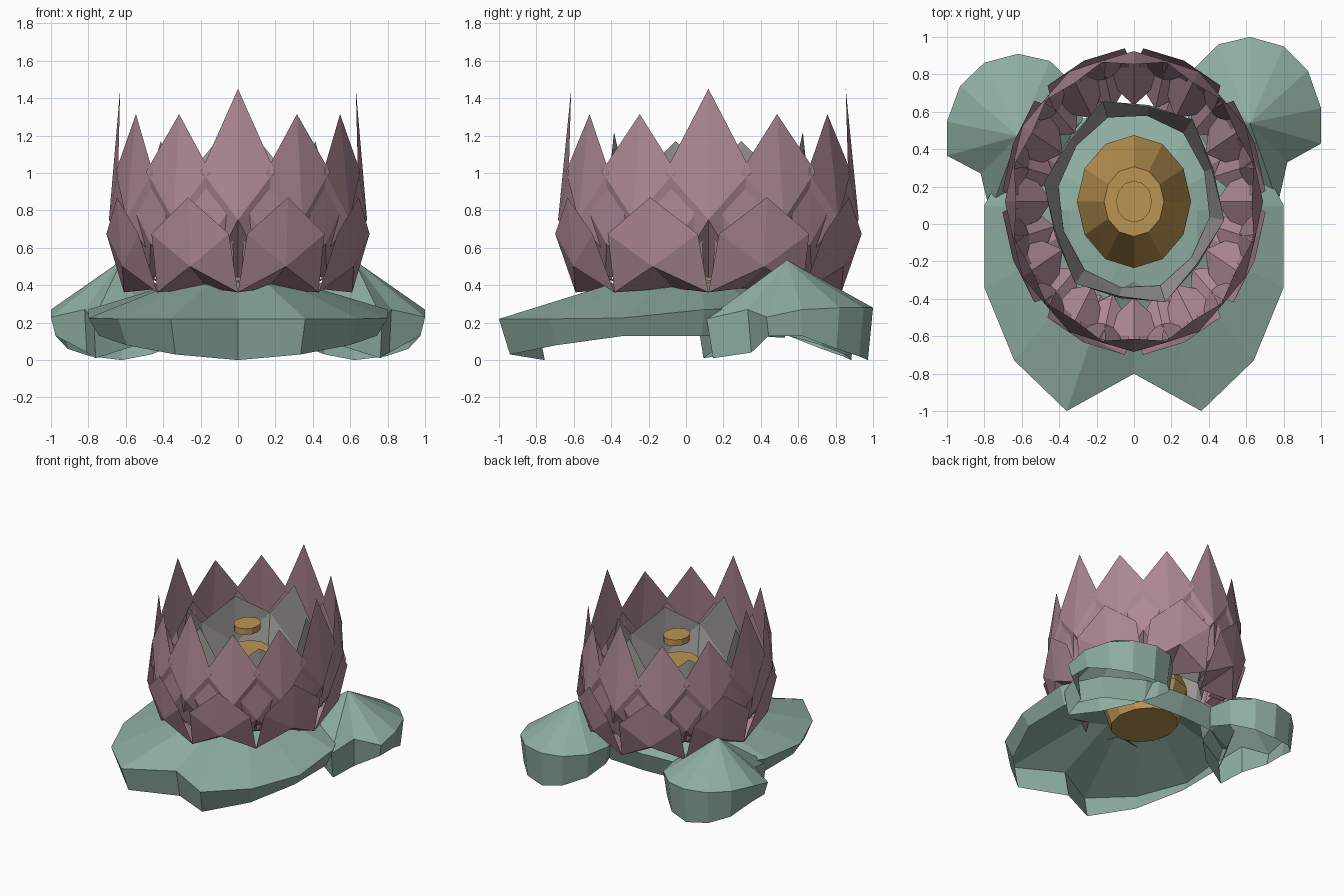
import bpy
from math import sin, cos, radians
from mathutils import Vector

cube = bpy.data.objects.get("Cube")
if cube:
    bpy.data.objects.remove(cube, do_unlink=True)

CENTRE_Y = 0.12   # flower centre
STRETCH = 1.165   # flower is longer front to back


def material(name, rgb):
    m = bpy.data.materials.new(name)
    m.use_nodes = True
    m.diffuse_color = (*rgb, 1)
    m.node_tree.nodes["Principled BSDF"].inputs["Base Color"].default_value = (*rgb, 1)
    return m


rose = material("dusty rose", (0.42, 0.25, 0.295))
green = material("pad green", (0.27, 0.42, 0.35))
gold = material("gold", (0.50, 0.30, 0.085))
grey = material("warm grey", (0.37, 0.36, 0.335))


def build(name, verts, faces, mat):
    mesh = bpy.data.meshes.new(name)
    mesh.from_pydata([tuple(v) for v in verts], [], faces)
    mesh.materials.append(mat)
    mesh.update()
    obj = bpy.data.objects.new(name, mesh)
    bpy.context.collection.objects.link(obj)
    return obj


def polar(angle, r, z):
    a = radians(angle)
    return Vector((r * cos(a), CENTRE_Y + STRETCH * r * sin(a), z))


def petal_ring(name, angles, tip, side, fold, base, root, half_side, half_base, mat):
    """Folded petals: outline points fanned round a bulging fold point, with an
    underside running inward to the root. Each point is (radius, height);
    tip is a function of the angle."""
    verts, faces = [], []
    for a in angles:
        n = len(verts)
        verts += [polar(a, *fold), polar(a, *tip(a)),
                  polar(a - half_side, *side), polar(a - half_base, *base),
                  polar(a, *root),
                  polar(a + half_base, *base), polar(a + half_side, *side)]
        faces += [(n, n + 1 + i, n + 1 + (i + 1) % 6) for i in range(6)]
    return build(name, verts, faces, mat)


# Petals
petal_ring("lower_petals", [22.5 + 45 * i for i in range(8)], lambda a: (0.70, 0.87),
           (0.705, 0.675), (0.67, 0.50), (0.61, 0.362), (0.42, 0.385), 18.5, 22.5, rose)
petal_ring("middle_petals", [15 + 30 * i for i in range(12)], lambda a: (0.655, 1.02),
           (0.67, 0.82), (0.66, 0.62), (0.56, 0.45), (0.44, 0.42), 12, 13, rose)
petal_ring("tall_petals", [30 * i for i in range(12)],
           lambda a: (0.63, 1.45 if a % 90 == 0 else 1.315),
           (0.67, 1.01), (0.69, 0.75), (0.57, 0.48), (0.44, 0.44), 17, 14, rose)
petal_ring("inner_petals", [20 + 60 * i for i in range(6)],
           lambda a: (0.44, {20: 1.17, 80: 1.22, 140: 1.09}[a % 180]),
           (0.49, 0.92), (0.45, 0.70), (0.41, 0.43), (0.40, 0.42), 30, 30, grey)


# Golden heart of the flower
def lathe(name, profile, mat, sides=12):
    verts = [polar(360 * i / sides, r, z) for r, z in profile for i in range(sides)]
    faces = [(k * sides + i, k * sides + (i + 1) % sides,
              (k + 1) * sides + (i + 1) % sides, (k + 1) * sides + i)
             for k in range(len(profile) - 1) for i in range(sides)]
    faces.append(tuple(reversed(range(sides))))
    top = (len(profile) - 1) * sides
    faces.append(tuple(range(top, top + sides)))
    return build(name, verts, faces, mat)


lathe("seed_head", [(0.235, 0.22), (0.305, 0.46), (0.16, 0.86)], gold)
lathe("seed_disc", [(0.096, 1.035), (0.096, 1.085)], gold)


# Lily pads: domed top and a skirt, open underneath
def pad(name, outline, apex, shoulder=None):
    """outline holds (x, y, rim height, skirt bottom), counterclockwise."""
    n = len(outline)
    apex = Vector(apex)
    middle = sum((Vector((x, y)) for x, y, _, _ in outline), Vector((0, 0))) / n
    rings = []
    if shoulder:
        scale, z = shoulder
        rings.append([(apex.x + (x - apex.x) * scale, apex.y + (y - apex.y) * scale, z)
                      for x, y, _, _ in outline])
    rings.append([(x, y, rim) for x, y, rim, _ in outline])
    rings.append([(middle.x + (x - middle.x) * 0.93, middle.y + (y - middle.y) * 0.93, low)
                  for x, y, _, low in outline])
    verts = [apex] + [p for ring in rings for p in ring]
    faces = [(0, 1 + i, 1 + (i + 1) % n) for i in range(n)]
    for k in range(len(rings) - 1):
        a, b = 1 + k * n, 1 + (k + 1) * n
        faces += [(a + i, b + i, b + (i + 1) % n, a + (i + 1) % n) for i in range(n)]
    return build(name, verts, faces, green)


half = [(0.36, -1.0, 0.22, 0.03), (0.64, -0.73, 0.22, 0.08),
        (0.80, -0.34, 0.225, 0.13), (0.80, 0.10, 0.27, 0.13),
        (0.64, 0.40, 0.28, 0.13), (0.35, 0.56, 0.28, 0.12)]
front = ([(0, -0.80, 0.22, 0.0)] + half + [(0, 0.58, 0.28, 0.12)]
         + [(-x, y, r, b) for x, y, r, b in reversed(half)])
pad("front_pad", front, (0, 0.05, 0.44), (0.42, 0.41))

back = [(1.0, 0.43, 0.23, 0.13), (1.0, 0.62, 0.27, 0.13), (0.93, 0.82, 0.28, 0.06),
        (0.80, 0.95, 0.28, 0.02), (0.62, 1.0, 0.28, 0.0), (0.45, 0.96, 0.28, 0.03),
        (0.31, 0.82, 0.28, 0.08), (0.27, 0.62, 0.28, 0.13), (0.35, 0.40, 0.28, 0.13),
        (0.53, 0.22, 0.26, 0.08), (0.77, 0.11, 0.22, 0.01), (0.82, 0.33, 0.27, 0.04)]
pad("back_left_pad", back, (0.62, 0.54, 0.535))
pad("back_right_pad",
    [(-x, y * 0.955 - 0.045, r, b) for x, y, r, b in reversed(back)],
    (-0.62, 0.47, 0.535))
